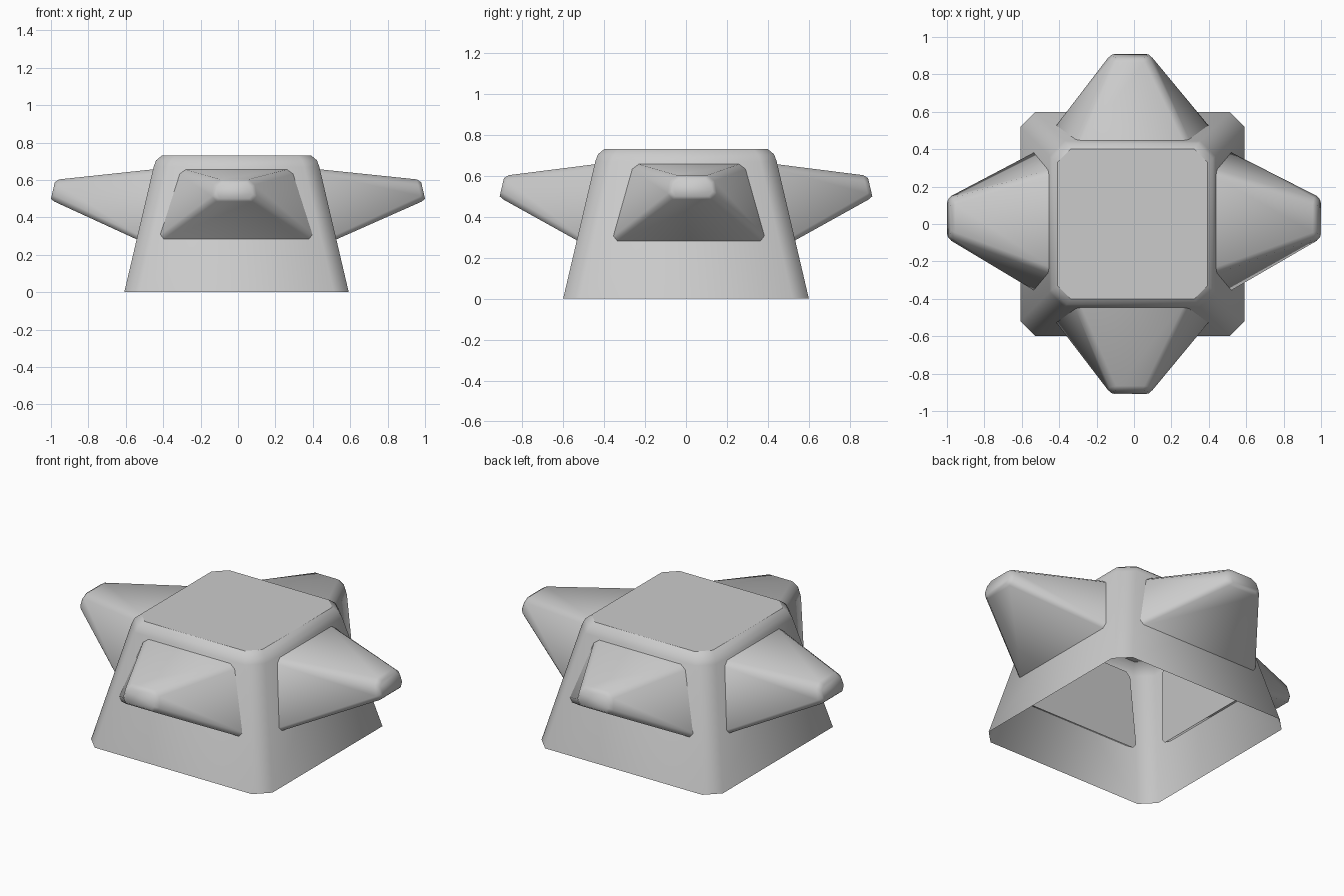
import bpy
import bmesh
import math
from mathutils import Matrix, Vector

cube = bpy.data.objects.get("Cube")
if cube:
    bpy.data.objects.remove(cube, do_unlink=True)

grey = bpy.data.materials.new("light grey")
grey.use_nodes = True
colour = (0.6, 0.6, 0.6, 1)
grey.diffuse_color = colour
grey.node_tree.nodes["Principled BSDF"].inputs["Base Color"].default_value = colour

SLOPE = 0.235   # how far the walls lean in per unit of height


def chamfered(corners, cut):
    """Replace every corner of a flat outline with two points."""
    points = []
    for i, corner in enumerate(corners):
        for other in (corners[i - 1], corners[(i + 1) % len(corners)]):
            points.append(corner + (other - corner).normalized() * cut)
    return points


def loft(name, rings, cap_start):
    """Skin a list of outlines, closing the last one."""
    bm = bmesh.new()
    loops = [[bm.verts.new(p) for p in ring] for ring in rings]
    count = len(loops[0])
    for low, high in zip(loops, loops[1:]):
        for i in range(count):
            j = (i + 1) % count
            bm.faces.new((low[i], low[j], high[j], high[i]))
    end = bm.faces.new(loops[-1])
    if cap_start:
        bm.faces.new(loops[0][::-1])
    bmesh.ops.recalc_face_normals(bm, faces=bm.faces)
    end_index = len(bm.faces) - (2 if cap_start else 1)
    mesh = bpy.data.meshes.new(name)
    bm.to_mesh(mesh)
    bm.free()
    mesh.materials.append(grey)
    obj = bpy.data.objects.new(name, mesh)
    bpy.context.collection.objects.link(obj)
    bpy.ops.object.select_all(action="DESELECT")
    obj.select_set(True)
    bpy.context.view_layer.objects.active = obj
    bpy.ops.object.shade_smooth_by_angle(angle=math.radians(60))
    if not cap_start:
        mesh.polygons[end_index].use_smooth = False
    return obj


# Hollow tapered body, open underneath, with a softened top rim
def square(half, z, cut):
    signs = ((-1, -1), (1, -1), (1, 1), (-1, 1))
    return chamfered([Vector((sx * half - 0.008, sy * half, z)) for sx, sy in signs], cut)


loft("body", [square(0.6, 0, 0.08), square(0.443, 0.67, 0.08),
              square(0.43, 0.705, 0.08), square(0.4, 0.73, 0.07)], False)


# Four tapered arms, their ends parallel to the leaning walls
def arm_ring(turn, reach, bottom, top, low, high, cut, shift):
    corners = [Vector((reach - SLOPE * z, v, z)) for v, z in
               ((-bottom, low), (bottom, low), (top, high), (-top, high))]
    return [turn @ p + shift for p in chamfered(corners, cut)]


arms = (("left_arm", 0, 1.008, 0.39, 0.28), ("back_arm", 90, 0.91, 0.435, 0.31),
        ("right_arm", 180, 0.992, 0.39, 0.28), ("front_arm", 270, 0.91, 0.435, 0.31))
for name, degrees, reach, bottom, top in arms:
    turn = Matrix.Rotation(math.radians(degrees), 3, "Z")
    sideways = degrees % 180 == 0
    root_shift = Vector((-0.008, 0.013 if sideways else 0, 0))
    tip_shift = Vector((-0.008, 0.03, 0)) if sideways else Vector((-0.02, 0, 0))
    end = reach + SLOPE * 0.5
    loft(name, [
        arm_ring(turn, 0.57, bottom, top, 0.27, 0.66, 0.025, root_shift),
        arm_ring(turn, end - 0.02, 0.125, 0.105, 0.485, 0.603, 0.03, tip_shift),
        arm_ring(turn, end, 0.105, 0.09, 0.5, 0.588, 0.025, tip_shift),
    ], True)
